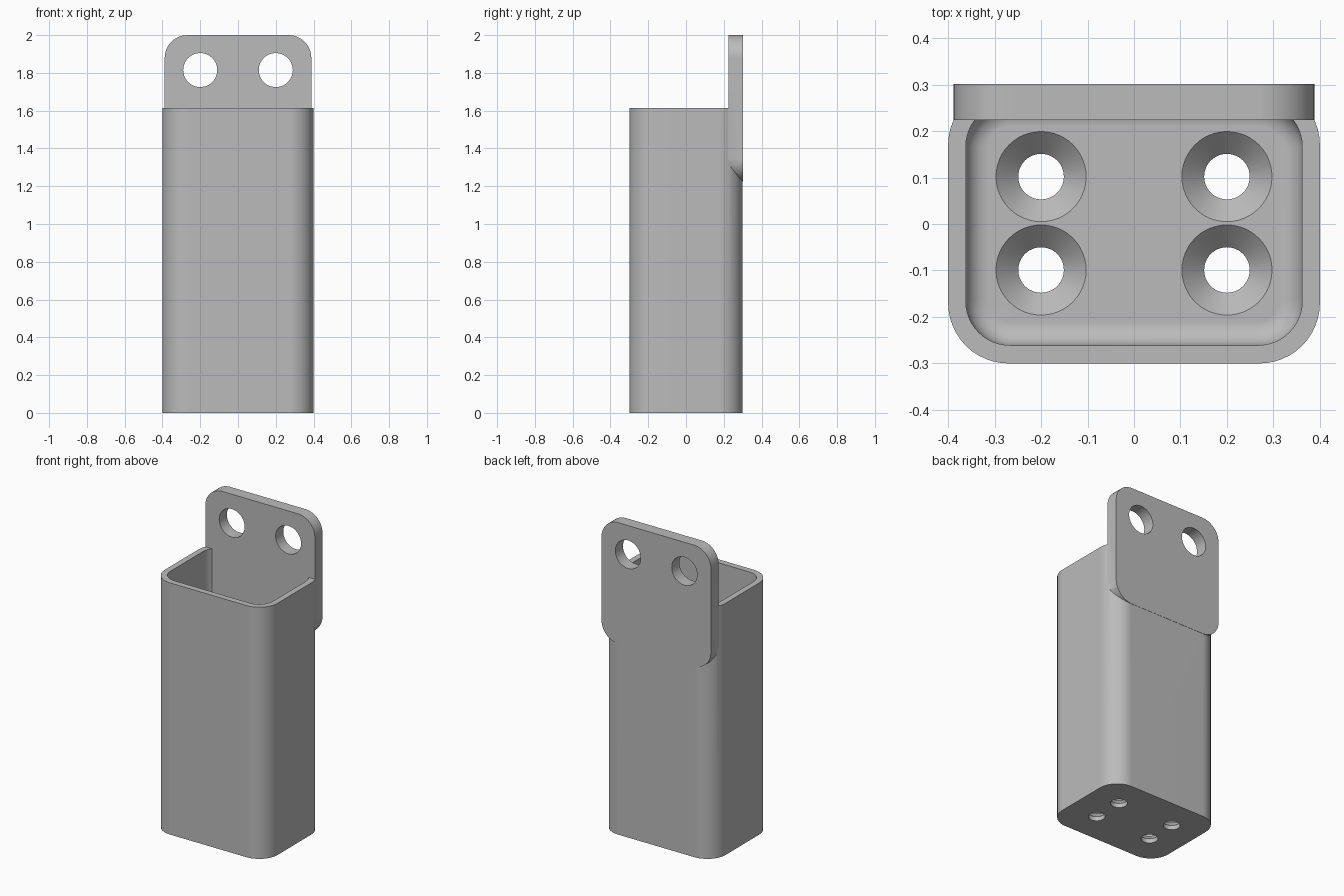
import bpy, bmesh
from math import sin, cos, pi
from mathutils import Matrix

if "Cube" in bpy.data.objects:
    bpy.data.objects.remove(bpy.data.objects["Cube"])

grey = bpy.data.materials.new("light grey")
grey.use_nodes = True
colour = (0.5, 0.5, 0.5, 1)
grey.diffuse_color = colour
grey.node_tree.nodes["Principled BSDF"].inputs["Base Color"].default_value = colour


def rounded_rect(half_x, half_y, radius, steps=12):
    """Outline points, counter-clockwise, centred on the origin."""
    points = []
    for corner, (sx, sy) in enumerate([(1, 1), (-1, 1), (-1, -1), (1, -1)]):
        for i in range(steps + 1):
            a = (corner + i / steps) * pi / 2
            points.append((sx * (half_x - radius) + radius * cos(a),
                           sy * (half_y - radius) + radius * sin(a)))
    return points


def circle(radius, steps=48):
    return [(radius * cos(2 * pi * i / steps), radius * sin(2 * pi * i / steps))
            for i in range(steps)]


def loft(name, rings, matrix=Matrix()):
    """Closed solid through a stack of (outline, height) rings."""
    bm = bmesh.new()
    loops = [[bm.verts.new((x, y, z)) for x, y in ring] for ring, z in rings]
    for low, high in zip(loops, loops[1:]):
        n = len(low)
        for i in range(n):
            j = (i + 1) % n
            bm.faces.new((low[i], low[j], high[j], high[i]))
    bm.faces.new(loops[0][::-1])
    bm.faces.new(loops[-1])
    bm.transform(matrix)
    bmesh.ops.recalc_face_normals(bm, faces=bm.faces)
    mesh = bpy.data.meshes.new(name)
    bm.to_mesh(mesh)
    bm.free()
    mesh.materials.append(grey)
    obj = bpy.data.objects.new(name, mesh)
    bpy.context.collection.objects.link(obj)
    return obj


def combine(target, other, operation):
    mod = target.modifiers.new(operation, 'BOOLEAN')
    mod.operation = operation
    mod.solver = 'EXACT'
    mod.object = other
    other.hide_render = True
    helpers.append(other)


helpers = []
FLOOR, FILLET, RIM = 0.075, 0.05, 1.613

# Square tube, closed at the bottom
outer = rounded_rect(0.4, 0.3, 0.13)
holder = loft("holder_body", [(outer, 0), (outer, RIM)])

# Cavity with a rounded floor edge
rings = []
for i in range(9):
    a = i / 8 * pi / 2
    inset = FILLET * (1 - sin(a))
    rings.append((rounded_rect(0.362 - inset, 0.261 - inset, 0.095 - inset),
                  FLOOR + FILLET * (1 - cos(a))))
rings.append((rounded_rect(0.362, 0.261, 0.095), RIM + 0.1))
combine(holder, loft("cavity_cutter", rings), 'DIFFERENCE')

# Mounting plate, standing against the back wall
upright = Matrix.Translation((0, 0.3015, 1.612)) @ Matrix.Rotation(pi / 2, 4, 'X')
plate = rounded_rect(0.388, 0.388, 0.12)
combine(holder, loft("mounting_plate", [(plate, 0), (plate, 0.0775)], upright), 'UNION')

for x in (-0.2, 0.2):
    # Screw holes through the plate
    place = Matrix.Translation((x, 0.4, 1.815)) @ Matrix.Rotation(pi / 2, 4, 'X')
    hole = circle(0.09)
    combine(holder, loft("plate_hole_cutter", [(hole, 0), (hole, 0.3)], place), 'DIFFERENCE')
    # Countersunk drain holes in the floor
    for y in (-0.099, 0.102):
        sink = [(circle(0.049), -0.05), (circle(0.049), FLOOR - 0.047),
                (circle(0.097), FLOOR), (circle(0.097), FLOOR + 0.02)]
        combine(holder, loft("floor_hole_cutter", sink, Matrix.Translation((x, y, 0))),
                'DIFFERENCE')

# Bake the cuts, then drop the helpers
graph = bpy.context.evaluated_depsgraph_get()
result = bpy.data.meshes.new_from_object(holder.evaluated_get(graph))
holder.modifiers.clear()
holder.data = result
for helper in helpers:
    bpy.data.objects.remove(helper)

# Smooth corners, crisp edges, flat walls
bpy.ops.object.select_all(action='DESELECT')
holder.select_set(True)
bpy.context.view_layer.objects.active = holder
bpy.ops.object.shade_smooth_by_angle(angle=pi / 6)
weighted = holder.modifiers.new("flat_walls", 'WEIGHTED_NORMAL')
weighted.keep_sharp = True
